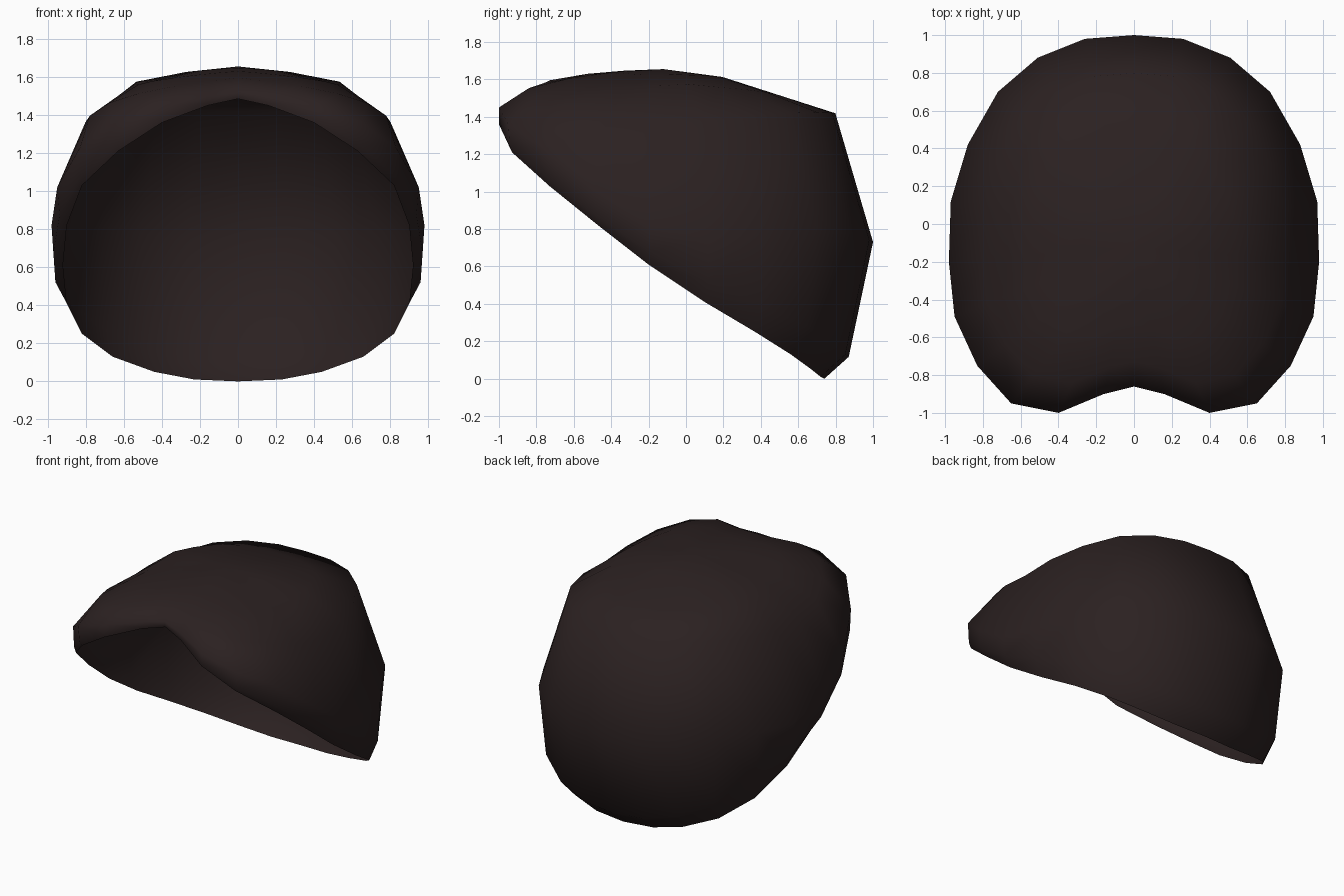
import bpy
import bmesh
from mathutils import Vector

cube = bpy.data.objects.get("Cube")
if cube:
    bpy.data.objects.remove(cube, do_unlink=True)


def make_material(name, rgb):
    mat = bpy.data.materials.new(name)
    mat.use_nodes = True
    color = (*rgb, 1)
    mat.diffuse_color = color
    mat.node_tree.nodes["Principled BSDF"].inputs["Base Color"].default_value = color
    return mat


def blend(a, b, across, up):
    """Move from a to b by separate horizontal and vertical fractions."""
    return Vector((a.x + (b.x - a.x) * across,
                   a.y + (b.y - a.y) * across,
                   a.z + (b.z - a.z) * up))


def vary(y, front, side, back):
    """Value that changes from the front through the sides to the back."""
    end = front if y < 0 else back
    return side + (end - side) * abs(y)


# Left half of the open rim, from the centre parting round to the nape
rim = [Vector(p) for p in (
    (0, -.85, 1.485), (.16, -.9, 1.45), (.4, -1, 1.36), (.63, -.93, 1.21),
    (.82, -.73, 1.03), (.9, -.47, .82), (.92, -.2, .61), (.9, .1, .41),
    (.82, .37, .25), (.66, .56, .13), (.44, .67, .05), (.23, .72, .01),
    (0, .74, 0))]

# Widest outline of the cap, with the two front lobes
widest = [Vector(p) for p in (
    (0, -.86, 1.53), (.16, -.9, 1.5), (.4, -1, 1.45), (.65, -.95, 1.36),
    (.83, -.75, 1.23), (.95, -.49, 1.02), (.98, -.2, .82), (.97, .12, .75),
    (.88, .42, .77), (.72, .7, .8), (.51, .88, .78), (.26, .98, .74),
    (0, 1, .73))]

crown = Vector((0, -.12, 1.655))

# Rings from the rim up: tucked edge, widest outline, then the dome
edge = [blend(a, b, vary(b.y, .6, .9, .5), vary(b.y, .2, .35, .16))
        for a, b in zip(rim, widest)]
rings = [rim, edge, widest]
for reach, rise in ((.82, (.5, .68, .745)), (.55, (.78, .92, .85)),
                    (.28, (.93, .97, .955))):
    rings.append([blend(p, crown, 1 - reach, vary(p.y, *rise)) for p in widest])

# Skin the rings and close the top with a fan
bm = bmesh.new()
grid = [[bm.verts.new(p) for p in ring] for ring in rings]
top = bm.verts.new(crown)
for low, high in zip(grid, grid[1:]):
    for j in range(len(low) - 1):
        bm.faces.new((low[j], low[j + 1], high[j + 1], high[j]))
for a, b in zip(grid[-1], grid[-1][1:]):
    bm.faces.new((a, b, top))
for face in bm.faces:
    face.smooth = True

mesh = bpy.data.meshes.new("hair_cap")
bm.to_mesh(mesh)
bm.free()
mesh.materials.append(make_material("dark brown hair", (.024, .015, .015)))
hair = bpy.data.objects.new("hair_cap", mesh)
bpy.context.collection.objects.link(hair)

# Mirror to the right side
mirror = hair.modifiers.new("Mirror", 'MIRROR')
mirror.use_axis[0] = True
mirror.use_clip = True
mirror.merge_threshold = .001
